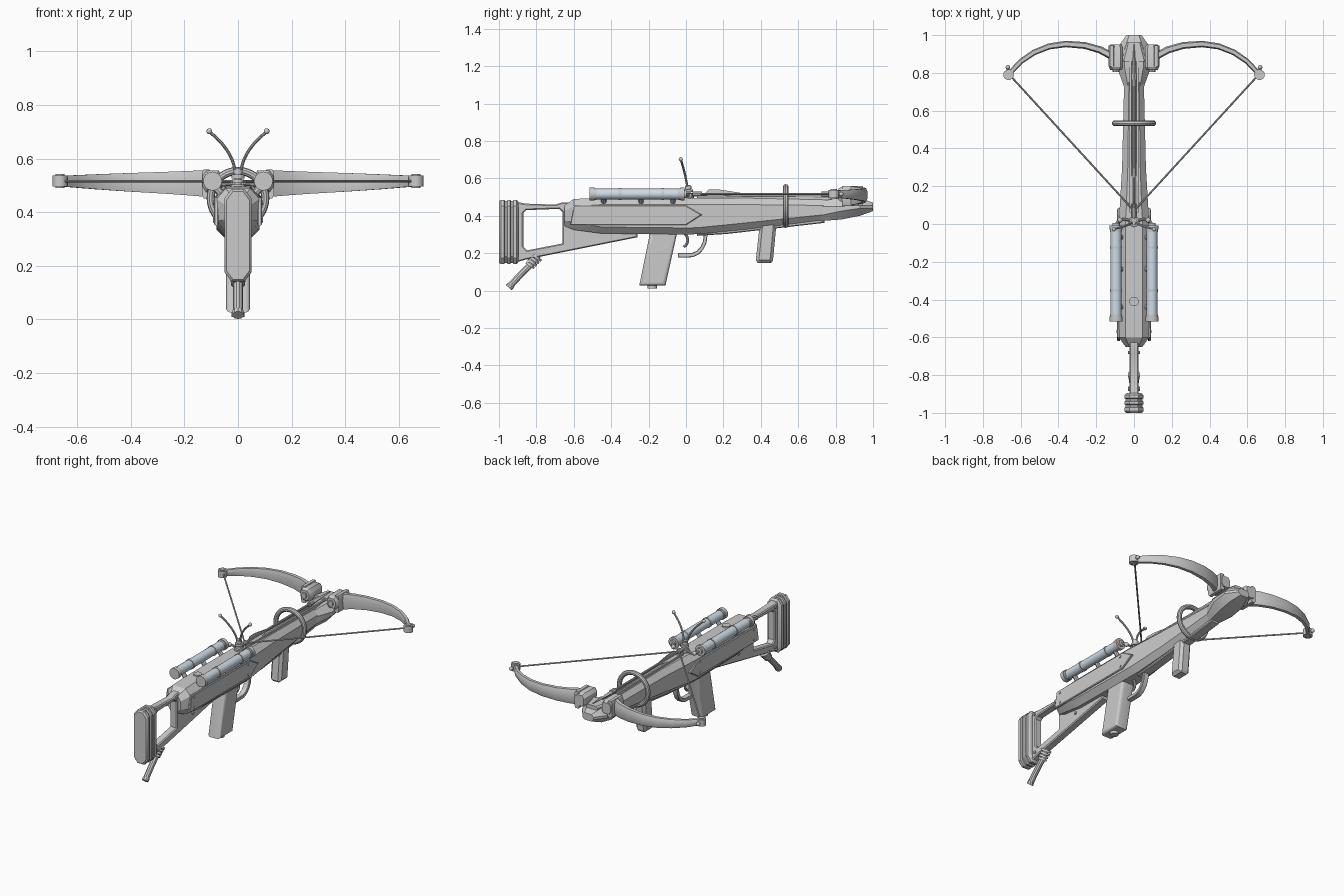
import bpy, bmesh
from math import pi, cos, sin, radians
from mathutils import Vector, Matrix

if "Cube" in bpy.data.objects:
    bpy.data.objects.remove(bpy.data.objects["Cube"])

SIDE = Matrix(((0, 0, 1, 0), (1, 0, 0, 0), (0, 1, 0, 0), (0, 0, 0, 1)))  # (y, z) profile -> world
glass = bpy.data.materials.new("pale_blue")
glass.diffuse_color = (0.62, 0.72, 0.80, 1)
glass.use_nodes = True
glass.node_tree.nodes["Principled BSDF"].inputs["Base Color"].default_value = glass.diffuse_color


def add(name, data, mirror=False, mat=None):
    ob = bpy.data.objects.new(name, data)
    bpy.context.collection.objects.link(ob)
    if mat:
        data.materials.append(mat)
    if mirror:
        ob.modifiers.new("mirror", 'MIRROR').use_mirror_merge = False
    return ob


def skin(name, rings, mirror=False):
    """Skin a list of equal-length rings and cap both ends."""
    bm = bmesh.new()
    vs = [[bm.verts.new(p) for p in r] for r in rings]
    n = len(vs[0])
    for a, b in zip(vs, vs[1:]):
        for i in range(n):
            bm.faces.new((a[i], a[(i + 1) % n], b[(i + 1) % n], b[i]))
    bm.faces.new(vs[0])
    bm.faces.new(vs[-1])
    bmesh.ops.recalc_face_normals(bm, faces=bm.faces)
    me = bpy.data.meshes.new(name)
    bm.to_mesh(me)
    bm.free()
    return add(name, me, mirror)


def octa(name, sections, cx=0.0, mirror=False):
    """Chamfered box lofted along y: (y, half width, z low, z high, chamfer x, chamfer z)."""
    rings = []
    for y, w, a, b, c, d in sections:
        pts = [(w, a + d), (w, b - d), (w - c, b), (c - w, b),
               (-w, b - d), (-w, a + d), (c - w, a), (w - c, a)]
        rings.append([(cx + x, y, z) for x, z in pts])
    return skin(name, rings, mirror)


def rod(name, p0, p1, r, r2=None, n=16, mirror=False, mat=None):
    p0, p1 = Vector(p0), Vector(p1)
    d = p1 - p0
    m = Matrix.Translation((p0 + p1) / 2) @ d.to_track_quat('Z', 'Y').to_matrix().to_4x4()
    bm = bmesh.new()
    bmesh.ops.create_cone(bm, cap_ends=True, segments=n, radius1=r,
                          radius2=r if r2 is None else r2, depth=d.length, matrix=m)
    me = bpy.data.meshes.new(name)
    bm.to_mesh(me)
    bm.free()
    return add(name, me, mirror, mat)


def ball(name, p, r, mirror=False):
    bm = bmesh.new()
    bmesh.ops.create_uvsphere(bm, u_segments=14, v_segments=8, radius=r, matrix=Matrix.Translation(p))
    me = bpy.data.meshes.new(name)
    bm.to_mesh(me)
    bm.free()
    return add(name, me, mirror)


def plate(name, outlines, half, bevel=0.005, res=0, x=0.0, mirror=False):
    """Side-view outlines (y, z), later ones being holes, thickened along x."""
    cu = bpy.data.curves.new(name, 'CURVE')
    cu.dimensions, cu.fill_mode = '2D', 'BOTH'
    cu.extrude, cu.bevel_depth, cu.offset = half - bevel, bevel, -bevel
    cu.bevel_resolution = res
    for pts in outlines:
        s = cu.splines.new('POLY')
        s.points.add(len(pts) - 1)
        for p, q in zip(s.points, pts):
            p.co = (q[0], q[1], 0, 1)
        s.use_cyclic_u = True
    cu.transform(Matrix.Translation((0, 0, x)))
    ob = add(name, cu)
    ob.matrix_world = SIDE
    return ob


def pipe(name, pts, r, mirror=False, res=3):
    cu = bpy.data.curves.new(name, 'CURVE')
    cu.dimensions = '3D'
    cu.bevel_depth, cu.bevel_resolution, cu.use_fill_caps = r, res, True
    cu.resolution_u = 6
    s = cu.splines.new('BEZIER')
    s.bezier_points.add(len(pts) - 1)
    for p, q in zip(s.bezier_points, pts):
        p.co = q
        p.handle_left_type = p.handle_right_type = 'AUTO'
    return add(name, cu, mirror)


# receiver and tapering forearm
octa("body", [(-.65, .045, .345, .455, .02, .03), (-.60, .08, .325, .49, .035, .04),
              (-.45, .08, .305, .495, .035, .035), (.02, .08, .30, .495, .035, .035),
              (.08, .076, .303, .495, .035, .035), (.3, .063, .325, .495, .03, .035),
              (.76, .052, .378, .485, .025, .03)])
plate("under_rail", [[(.06, .32), (.06, .293), (.22, .303), (.74, .362), (.74, .39)]], .03)
for s in (-1, 1):
    plate("side_panel", [[(-.62, .35), (-.60, .455), (0, .455), (.085, .405), (0, .35)]], .008, .004, x=s * .081)
    plate("track_rail", [[(.06, .48), (.06, .508), (.93, .502), (.93, .47)]], .007, .002, x=s * .018)
for y, z in ((-.57, .435), (-.57, .37), (-.02, .435), (-.02, .37)):
    rod("panel_rivet", (.085, y, z), (.093, y, z), .008, n=10, mirror=True)
rod("top_button", (0, -.41, .49), (0, -.41, .503), .025, n=20)

# nose block with limb pockets
octa("nose", [(.72, .05, .372, .48, .02, .03), (.83, .09, .38, .495, .04, .045),
              (.93, .09, .40, .495, .04, .04), (1.0, .04, .425, .47, .015, .015)])
octa("limb_socket", [(.815, .03, .485, .545, .012, .018), (.83, .038, .475, .555, .015, .022),
                     (.93, .038, .47, .555, .015, .022), (.95, .03, .475, .545, .012, .018)], .095, True)
octa("limb_clamp", [(.835, .016, .452, .56, .006, .012), (.945, .016, .452, .56, .006, .012)], .118, True)
octa("nose_bridge", [(.86, .065, .48, .51, .01, .01), (.96, .04, .47, .508, .01, .01)])
rod("socket_bolt", (.095, .805, .515), (.095, .82, .515), .018, n=8, mirror=True)

# bow limbs: tapered ridged section swept along an arc
path = [(.11, .885), (.18, .922), (.26, .945), (.36, .953), (.45, .94), (.53, .908), (.60, .86), (.665, .79)]
rings = []
for i, p in enumerate(path):
    a, b = Vector(path[max(i - 1, 0)]), Vector(path[min(i + 1, len(path) - 1)])
    t = (b - a).normalized()
    nx, ny = -t.y, t.x
    f = i / (len(path) - 1)
    h, w, zc = .05 - .031 * f, .02 - .007 * f, .507 + .009 * f
    sec = [(w * .6, h), (w, h * .5), (w, -h * .5), (w * .6, -h), (-w * .6, -h), (-w, h * .25), (-w * .6, h)]
    rings.append([(p[0] + nx * o, p[1] + ny * o, zc + z) for o, z in sec])
skin("bow_limb", rings, True)
rod("limb_tip", (.664, .79, .495), (.664, .79, .537), .028, mirror=True)
rod("tip_cap", (.664, .79, .49), (.664, .79, .542), .017, n=12, mirror=True)
rod("tip_pin", (.664, .80, .516), (.668, .83, .516), .008, n=10, mirror=True)
ball("tip_pin_head", (.668, .83, .516), .012, True)
rod("string", (.65, .78, .516), (0, .07, .516), .005, n=8, mirror=True)

# loaded bolt
rod("bolt_shaft", (0, .05, .516), (0, .76, .516), .007, n=10)
rod("bolt_nock", (0, .035, .516), (0, .085, .516), .013, n=10)
rod("bolt_collar", (0, .725, .516), (0, .765, .516), .015, n=10)
rod("bolt_point", (0, .765, .516), (0, .95, .516), .014, .002, n=4)
for k in range(3):
    a = pi / 2 + k * 2 * pi / 3
    u, v = Vector((cos(a), 0, sin(a))), Vector((-sin(a), 0, cos(a))) * .002
    prof = [(.10, .004), (.12, .024), (.18, .024), (.31, .004)]
    skin("bolt_vane", [[Vector((0, y, .516)) + u * r + v * s for y, r in prof] for s in (-1, 1)])

# sight ring round the forearm
bpy.ops.mesh.primitive_torus_add(location=(0, .533, .452), rotation=(pi / 2, 0, 0), major_radius=.102,
                                 minor_radius=.015, major_segments=40, minor_segments=10)
bpy.context.object.name = "sight_ring"

# gas tanks with caps, bands and saddles
tx, tz = .095, .516
rod("tank", (tx, -.50, tz), (tx, -.02, tz), .029, n=24, mirror=True, mat=glass)
for y0, y1, r in ((-.515, -.49, .035), (-.49, -.478, .031), (-.03, -.008, .035), (-.042, -.03, .031),
                  (-.36, -.345, .032), (-.13, -.118, .032)):
    rod("tank_band", (tx, y0, tz), (tx, y1, tz), r, n=24, mirror=True)
rod("tank_end", (tx, -.008, tz), (tx, .004, tz), .02, n=16, mirror=True)
for y in (-.44, -.24, -.07):
    rod("tank_saddle", (.06, y, .465), (.09, y, .50), .014, n=8, mirror=True)
pipe("tank_hose", [(tx, .0, tz), (.075, .022, .505), (.02, .02, .505)], .007, True)
ball("hose_joint", (.075, .02, .505), .014, True)

# latch and antennae
for z, r in ((.49, .03), (.508, .022), (.526, .025), (.544, .018)):
    rod("latch_disc", (0, .012, z), (0, .012, z + .014), r, n=14)
rod("latch_post", (0, .012, .48), (0, .010, .565), .013, n=12)
pipe("antenna", [(.008, .01, .54), (.022, 0, .595), (.055, -.013, .65), (.105, -.027, .70)], .006, True)
ball("antenna_bead", (.107, -.028, .702), .011, True)

# skeleton stock and butt pad
plate("stock", [[(-.91, .15), (-.86, .165), (-.26, .285), (-.26, .33), (-.6, .40), (-.62, .47),
                 (-.66, .472), (-.70, .46), (-.86, .465), (-.91, .475)],
                [(-.87, .235), (-.85, .215), (-.66, .252), (-.66, .42), (-.68, .437), (-.855, .43), (-.87, .415)]],
      .025, .006)
butt = []
for y, k in ((-1, .007), (-.99, 0), (-.972, 0), (-.968, .006), (-.958, .006), (-.954, 0), (-.94, 0),
             (-.936, .006), (-.926, .006), (-.922, 0), (-.905, 0), (-.895, .012)):
    butt.append((y, .05 - k, .142 + k, .485 - k, .025, .033))
octa("butt_pad", butt)
for y, z in ((-.875, .445), (-.68, .45), (-.87, .19), (-.5, .29)):
    rod("stock_rivet", (.02, y, z), (.032, y, z), .009, n=10, mirror=True)

# curved lever under the stock
pipe("lever", [(0, -.79, .19), (0, -.825, .145), (0, -.875, .095), (0, -.945, .019)], .018)
for i in range(4):
    c, d = Vector((0, -.80 - .011 * i, .178 - .014 * i)), Vector((0, .004, .0055))
    rod("lever_coil", c - d, c + d, .032 - .002 * i, n=14)
rod("lever_tip", (0, -.935, .03), (0, -.948, .016), .021, n=10)

# pistol grip, trigger and guard
plate("pistol_grip", [[(-.19, .32), (-.045, .32), (-.11, .026), (-.25, .026)]], .045, .018, 3)
rod("grip_plug", (0, -.18, .01), (0, -.18, .04), .025, n=14)
pipe("trigger", [(0, -.01, .31), (0, .008, .28), (0, .004, .25), (0, -.012, .232)], .008)
arc = [(cos(radians(a)), sin(radians(a))) for a in (0, -20, -40, -60, -80, -95)]
outer = [(.02 + .095 * c, .295 + .118 * s) for c, s in arc] + [(-.042, .177)]
inner = [(.02 + .075 * c, .295 + .095 * s) for c, s in arc] + [(-.042, .20)]
plate("trigger_guard", [[(.115, .315)] + outer + inner[::-1] + [(.095, .315)]], .018, .003)

# faceted fore grip
plate("fore_grip", [[(.395, .36), (.485, .37), (.465, .16), (.455, .147), (.385, .147), (.373, .16)]], .038, .016)

# turn curves into meshes, then shade with sharp edges kept
for ob in bpy.data.objects:
    ob.select_set(True)
    bpy.context.view_layer.objects.active = ob
bpy.ops.object.convert(target='MESH')
bpy.ops.object.shade_smooth_by_angle(angle=radians(30))
